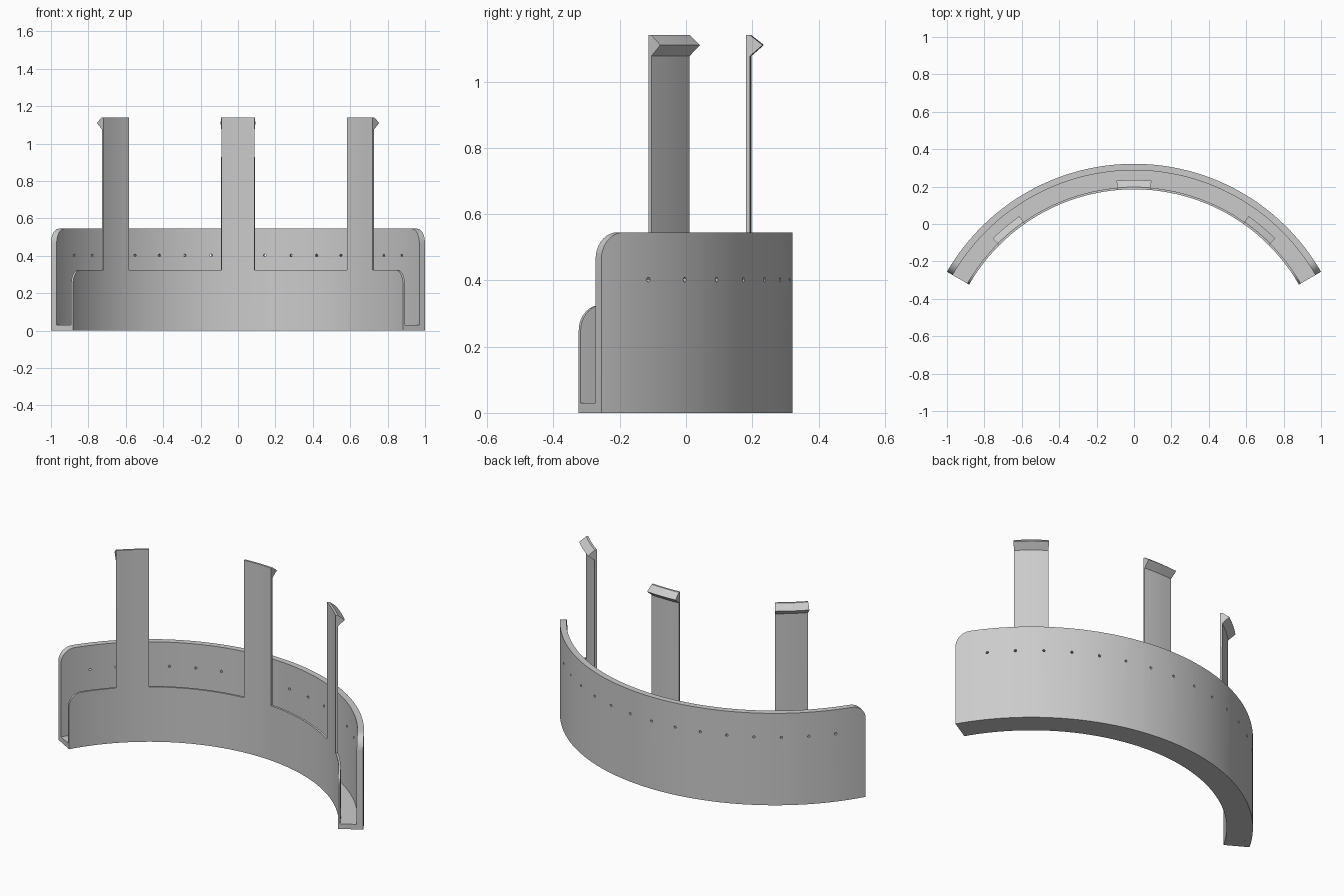
import bpy, bmesh, math
from mathutils import Matrix, Vector

if "Cube" in bpy.data.objects:
    bpy.data.objects.remove(bpy.data.objects["Cube"])

CY = 0.322 - 1.1547          # centre of the arc
R_OUT, R_IN = 1.1547, 1.018  # outer and inner faces
T_OUT, T_IN = 0.035, 0.012   # wall thicknesses
H_OUT, H_IN, H_TAB = 0.545, 0.325, 1.14
END = 60
TABS = (-40, 0, 40)

grey = bpy.data.materials.new("light_grey")
grey.diffuse_color = (0.6, 0.6, 0.6, 1)
grey.use_nodes = True
grey.node_tree.nodes["Principled BSDF"].inputs["Base Color"].default_value = grey.diffuse_color


def polar(r, deg, z):
    a = math.radians(deg)
    return Vector((r * math.sin(a), CY + r * math.cos(a), z))


def make(name, bm):
    me = bpy.data.meshes.new(name)
    bm.to_mesh(me)
    bm.free()
    ob = bpy.data.objects.new(name, me)
    bpy.context.collection.objects.link(ob)
    me.materials.append(grey)
    return ob


def finish(ob):
    bpy.ops.object.select_all(action='DESELECT')
    bpy.context.view_layer.objects.active = ob
    ob.select_set(True)
    if ob.modifiers:
        bpy.ops.object.convert(target='MESH')
    bpy.ops.object.shade_smooth_by_angle(angle=math.radians(30))


def angles(r, corner):
    """Columns along the arc, finer at the rounded end corners."""
    span = math.degrees(corner / r)
    fine = [END - span * (1 - math.sin(math.radians(t))) for t in range(0, 91, 10)]
    mid = [i * 2.5 for i in range(-24, 25) if abs(i * 2.5) < fine[0] - 0.3]
    return [-a for a in reversed(fine)] + mid + fine


def top_height(deg, r, h, corner):
    d = corner - math.radians(END - abs(deg)) * r
    return h if d <= 0 else h - corner + math.sqrt(max(0, corner**2 - d**2))


def sheet(r, h, corner, tabs=()):
    """Curved sheet with rounded top corners and optional upright tabs."""
    bm = bmesh.new()
    cols = angles(r, corner)
    for a, b in zip(cols, cols[1:]):
        spans = [(0, 0, top_height(a, r, h, corner), top_height(b, r, h, corner))]
        if any(abs((a + b) / 2 - t) < 5 for t in tabs):
            spans.append((h, h, H_TAB, H_TAB))
        for a0, b0, a1, b1 in spans:
            bm.faces.new([bm.verts.new(polar(r, d, z))
                          for d, z in ((a, a0), (b, b0), (b, b1), (a, a1))])
    bmesh.ops.remove_doubles(bm, verts=bm.verts, dist=1e-5)
    return bm


def sweep(name, profile, a0, a1, steps):
    """Sweep a closed (radius, height) profile along the arc."""
    bm = bmesh.new()
    rings = [[bm.verts.new(polar(r, a0 + (a1 - a0) * i / steps, z))
              for r, z in profile] for i in range(steps + 1)]
    n = len(profile)
    for p, q in zip(rings, rings[1:]):
        for k in range(n):
            bm.faces.new((p[k], p[(k + 1) % n], q[(k + 1) % n], q[k]))
    bm.faces.new(rings[0])
    bm.faces.new(rings[-1])
    bmesh.ops.recalc_face_normals(bm, faces=bm.faces)
    ob = make(name, bm)
    finish(ob)
    return ob


def thicken(ob, t, side):
    m = ob.modifiers.new("thickness", 'SOLIDIFY')
    m.thickness, m.offset, m.use_even_offset = t, side, True


# Row of pin holes through the outer wall
bm = bmesh.new()
for i in range(-7, 8):
    deg = i * 7.35
    rot = Matrix.Rotation(-math.radians(deg), 4, 'Z') @ Matrix.Rotation(math.pi / 2, 4, 'X')
    bmesh.ops.create_cone(bm, cap_ends=True, segments=12, radius1=0.007, radius2=0.007,
                          depth=0.12, matrix=Matrix.Translation(polar(1.137, deg, 0.402)) @ rot)
cutter = make("hole_cutter", bm)
cutter.hide_render = True

# Tall outer wall
outer = make("outer_wall", sheet(R_OUT, H_OUT, 0.08))
thicken(outer, T_OUT, 1)
cut = outer.modifiers.new("holes", 'BOOLEAN')
cut.operation, cut.solver, cut.object = 'DIFFERENCE', 'EXACT', cutter
finish(outer)
bpy.data.objects.remove(cutter)

# Low inner wall with its three upright tabs
inner = make("inner_wall_with_tabs", sheet(R_IN, H_IN, 0.075, TABS))
thicken(inner, T_IN, -1)
finish(inner)

# Channel floor
ri, ro = R_IN + T_IN, R_OUT - T_OUT
sweep("channel_floor", [(ri, 0), (ro, 0), (ro, 0.03), (ri, 0.03)], -END, END, 48)

# Wedge hook at the top of each tab
for n, t in enumerate(TABS):
    sweep("tab_hook_%d" % (n + 1), [(ri, 1.077), (ri + 0.038, 1.11), (ri, H_TAB)],
          t - 5, t + 5, 4)
